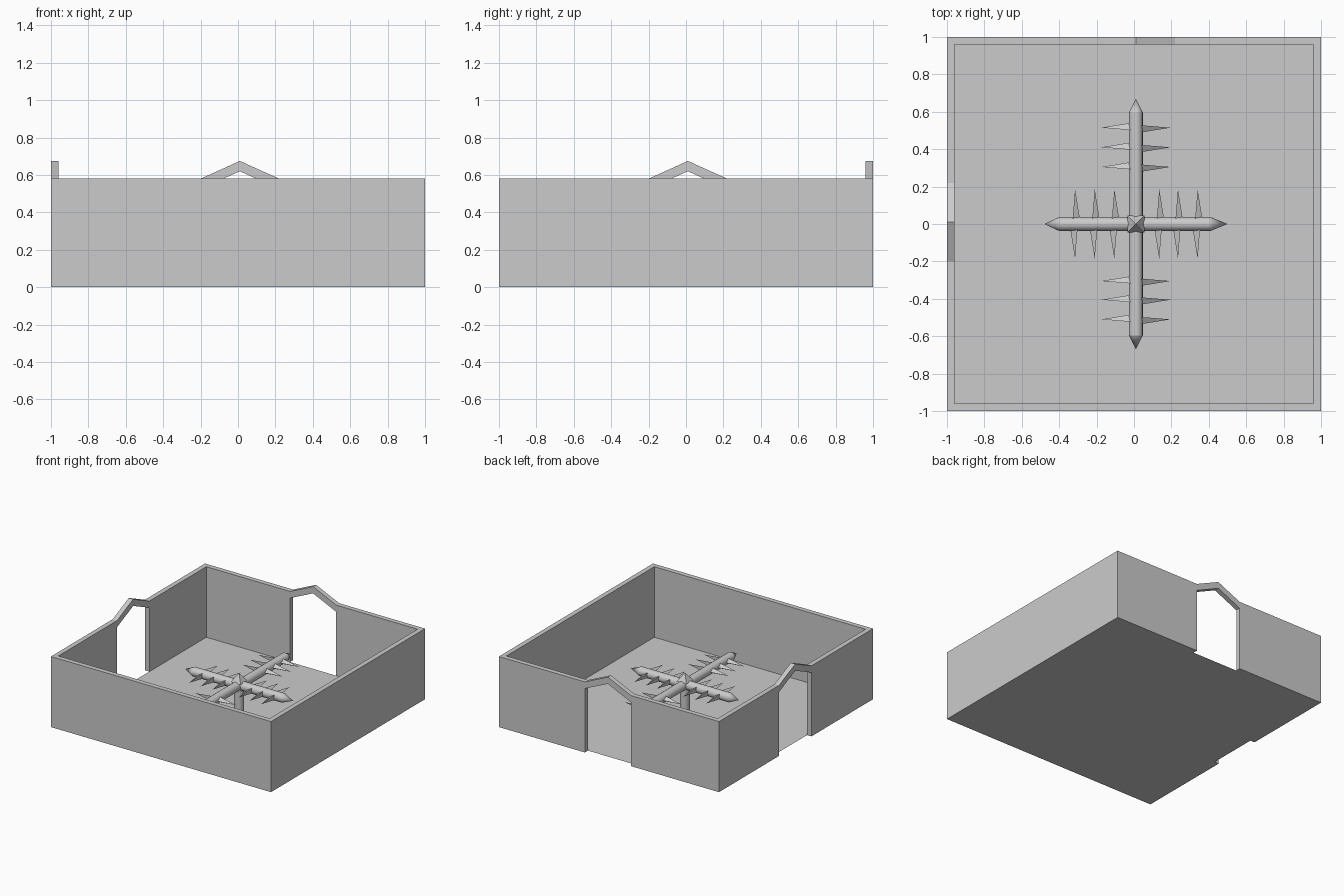
import bpy, bmesh, math
from mathutils import Vector, Matrix

if "Cube" in bpy.data.objects:
    bpy.data.objects.remove(bpy.data.objects["Cube"])

T, H, CX = 0.04, 0.58, 0.01      # wall thickness, wall height, door / post centre


def make(name, bm, smooth=False):
    me = bpy.data.meshes.new(name)
    bmesh.ops.recalc_face_normals(bm, faces=bm.faces)
    bm.to_mesh(me)
    bm.free()
    ob = bpy.data.objects.new(name, me)
    bpy.context.collection.objects.link(ob)
    if smooth:
        bpy.context.view_layer.objects.active = ob
        ob.select_set(True)
        bpy.ops.object.shade_smooth_by_angle(angle=math.radians(35))
        ob.select_set(False)
    return ob


def slab(name, outline, to_world):
    """Extrude a (u, z) outline through the wall thickness."""
    bm = bmesh.new()
    face = bm.faces.new([bm.verts.new((u, 1, z)) for u, z in outline])
    ext = bmesh.ops.extrude_face_region(bm, geom=[face])
    bmesh.ops.translate(bm, vec=(0, -T, 0),
                        verts=[v for v in ext['geom'] if isinstance(v, bmesh.types.BMVert)])
    bm.transform(to_world)
    return make(name, bm)


def turned(bm, start, end, r1, r2, sides, spin=0.0):
    """Cylinder or cone running from start to end."""
    a, b = Vector(start), Vector(end)
    d = b - a
    m = (Matrix.Translation((a + b) / 2) @ d.to_track_quat('Z', 'Y').to_matrix().to_4x4()
         @ Matrix.Rotation(spin, 4, 'Z'))
    bmesh.ops.create_cone(bm, cap_ends=True, segments=sides, radius1=r1, radius2=r2,
                          depth=d.length, matrix=m)


# walls: two plain, two with a gabled doorway
L, R = CX - 0.21, CX + 0.21
e = 1 - T
plain = lambda w: [(-w, 0), (w, 0), (w, H), (-w, H)]
door = lambda w: [(-w, 0), (L, 0), (L, 0.525), (CX, 0.62), (R, 0.525), (R, 0), (w, 0),
                  (w, H), (R, H), (CX, 0.675), (L, H), (-w, H)]
rot = lambda deg: Matrix.Rotation(math.radians(deg), 4, 'Z')
slab("back_wall", door(1), Matrix())
slab("left_wall", door(e), rot(90))
slab("front_wall", plain(1), rot(180))
slab("right_wall", plain(e), rot(-90))

# floor sheet
bm = bmesh.new()
bmesh.ops.create_grid(bm, x_segments=1, y_segments=1, size=e)
make("floor", bm)

# centre post with pyramid cap
RAD, Z = 0.037, 0.235
bm = bmesh.new()
turned(bm, (CX, 0, 0), (CX, 0, 0.265), RAD, RAD, 16)
make("post", bm, True)
bm = bmesh.new()
turned(bm, (CX, 0, 0.265), (CX, 0, 0.33), 0.045 * math.sqrt(2), 0, 4, math.pi / 4)
make("post_cap", bm)

# pointed arms with rows of side spikes
for name, d, body, tip, rows in (
        ("arm_right", (1, 0), 0.40, 0.49, (0.125, 0.225, 0.33)),
        ("arm_left", (-1, 0), 0.41, 0.49, (0.115, 0.22, 0.325)),
        ("arm_back", (0, 1), 0.595, 0.67, (0.305, 0.41, 0.515)),
        ("arm_front", (0, -1), 0.595, 0.67, (0.305, 0.405, 0.51))):
    at = lambda s, t=0.0: (CX + d[0] * s - d[1] * t, d[1] * s + d[0] * t, Z)
    bm = bmesh.new()
    turned(bm, at(0), at(body), RAD, RAD, 16)
    turned(bm, at(body), at(tip), RAD, 0, 16)
    make(name, bm, True)
    bm = bmesh.new()
    for s in rows:
        for side in (-1, 1):
            turned(bm, at(s, side * 0.025), at(s, side * 0.185), 0.026, 0, 3, math.pi / 2)
    make(name + "_spikes", bm)
